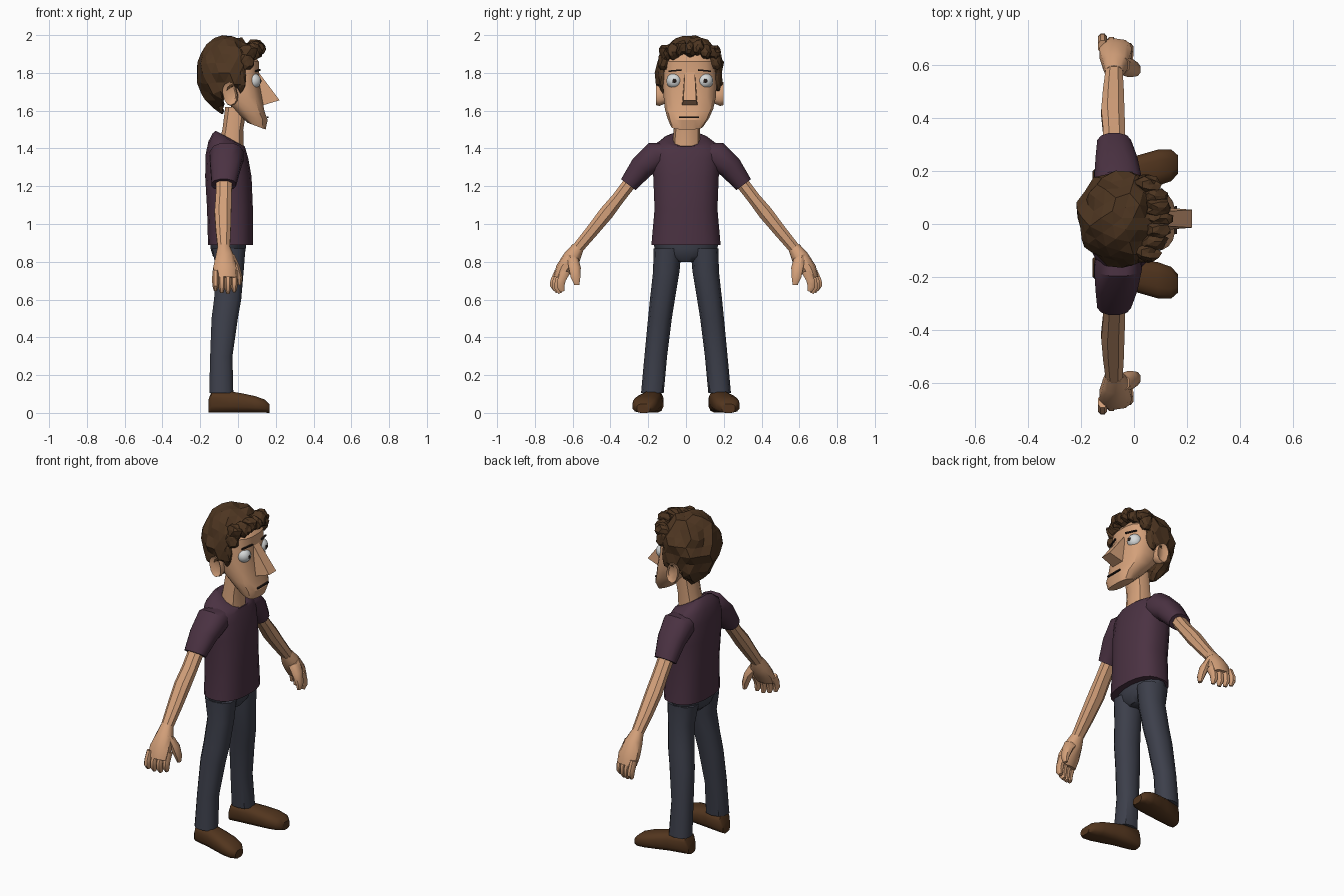
import bpy, bmesh, math, random
from mathutils import Vector

if "Cube" in bpy.data.objects:
    bpy.data.objects.remove(bpy.data.objects["Cube"])
random.seed(4)


def material(name, *rgb):
    m = bpy.data.materials.new(name)
    m.use_nodes = True
    m.diffuse_color = (*rgb, 1)
    bsdf = m.node_tree.nodes["Principled BSDF"]
    bsdf.inputs["Base Color"].default_value = (*rgb, 1)
    bsdf.inputs["Roughness"].default_value = 0.9
    return m


SKIN = material("skin", 0.66, 0.355, 0.195)
SHIRT = material("purple shirt", 0.07, 0.032, 0.055)
DENIM = material("dark blue trousers", 0.046, 0.05, 0.07)
HAIR = material("brown hair", 0.075, 0.036, 0.015)
SHOE = material("brown leather", 0.085, 0.036, 0.013)
WHITE = material("eye white", 0.68, 0.7, 0.7)
DARK = material("dark line", 0.02, 0.012, 0.01)


def finish(name, bm, mat, angle=40):
    """Turn a bmesh into an object; angle 0 leaves the faces flat."""
    bmesh.ops.recalc_face_normals(bm, faces=bm.faces)
    me = bpy.data.meshes.new(name)
    bm.to_mesh(me)
    bm.free()
    me.materials.append(mat)
    ob = bpy.data.objects.new(name, me)
    bpy.context.collection.objects.link(ob)
    if angle:
        bpy.ops.object.select_all(action="DESELECT")
        ob.select_set(True)
        bpy.context.view_layer.objects.active = ob
        bpy.ops.object.shade_smooth_by_angle(angle=math.radians(angle))


def loft(name, rings, mat, n=12, power=0.85, angle=40):
    """Skin rings given as (centre, u axis, v axis)."""
    bm = bmesh.new()
    loops = []
    for c, u, v in rings:
        loop = []
        for i in range(n):
            a = math.tau * (i + 0.5) / n
            s, t = [math.copysign(abs(f) ** power, f) for f in (math.cos(a), math.sin(a))]
            loop.append(bm.verts.new(Vector(c) + Vector(u) * s + Vector(v) * t))
        loops.append(loop)
    for a, b in zip(loops, loops[1:]):
        for i in range(n):
            j = (i + 1) % n
            bm.faces.new((a[i], a[j], b[j], b[i]))
    bm.faces.new(loops[0])
    bm.faces.new(loops[-1])
    finish(name, bm, mat, angle)


def level(x0, x1, y, ry, z, slope=0.0):
    """Level ring from x0 to x1; slope raises its front edge."""
    return ((x0 + x1) / 2, y, z), ((x1 - x0) / 2, 0, slope), (0, ry, 0)


def limb(side, x, rx, y, z, r, tilt):
    """Ring across an arm that hangs out sideways."""
    t = math.radians(tilt)
    return (x, side * y, z), (rx, 0, 0), (0, side * r * math.cos(t), r * math.sin(t))


def ball(name, centre, size, mat, sub=3, jitter=0.0, angle=60):
    bm = bmesh.new()
    bmesh.ops.create_icosphere(bm, subdivisions=sub, radius=1)
    for v in bm.verts:
        k = 1 + random.uniform(-jitter, jitter)
        v.co = [c + s * p * k for c, s, p in zip(centre, size, v.co)]
    finish(name, bm, mat, angle)


def plate(name, centre, size, mat, roll=0.0, yaw=0.0):
    bm = bmesh.new()
    bmesh.ops.create_cube(bm, size=1)
    for v in bm.verts:
        x, y, z = [p * s for p, s in zip(v.co, size)]
        v.co = Vector(centre) + Vector((x + y * yaw, y, z + y * roll))
    finish(name, bm, mat, 0)


# Shirt body with a sloping collar
loft("shirt", [level(-.16, .08, 0, .185, .89), level(-.165, .08, 0, .168, 1.08),
               level(-.175, .073, 0, .175, 1.25), level(-.172, .055, 0, .18, 1.36, -.01),
               level(-.158, .042, 0, .17, 1.415, -.022), level(-.135, .037, 0, .12, 1.446, -.035),
               level(-.118, .034, 0, .078, 1.452, -.042)], SHIRT, 20, .8)

# Trousers seat
loft("trouser_seat", [level(-.15, .046, 0, .175, .91), level(-.147, .043, 0, .17, .87),
                      level(-.135, .035, 0, .135, .83), level(-.1, .01, 0, .06, .798)],
     DENIM, 16, 1)

for side, label in ((1, "left"), (-1, "right")):
    # Sleeve and arm
    loft(label + "_sleeve", [limb(side, -.06, .075, .08, 1.37, .06, 80),
                             limb(side, -.06, .093, .158, 1.362, .08, 60),
                             limb(side, -.066, .082, .235, 1.3, .066, 42),
                             limb(side, -.075, .066, .305, 1.208, .05, 37)], SHIRT)
    loft(label + "_arm", [limb(side, -.074, .045, .28, 1.24, .038, 39),
                          limb(side, -.076, .045, .36, 1.135, .036, 39),
                          limb(side, -.08, .047, .42, 1.06, .041, 39),
                          limb(side, -.078, .042, .5, .96, .036, 39),
                          limb(side, -.075, .034, .578, .866, .032, 35)], SKIN, 8, .85, 30)

    # Hand with four curled fingers and a thumb
    loft(label + "_palm", [limb(side, -.075, .034, .572, .875, .033, 35),
                           limb(side, -.07, .05, .603, .825, .046, 28),
                           limb(side, -.07, .064, .645, .765, .044, 20),
                           limb(side, -.07, .06, .668, .715, .034, 10)], SKIN, 10)
    for i in range(4):
        x = -.119 + i * .033
        y = .006 - i * .012
        drop = (.015, .004, 0, .008)[i]
        loft(f"{label}_finger_{i + 1}", [limb(side, x, .018, .665 + y, .75, .026, 15),
                                         limb(side, x, .019, .69 + y, .7, .024, 5),
                                         limb(side, x, .018, .694 + y, .66 + drop, .022, -10),
                                         limb(side, x, .01, .684 + y, .634 + drop, .012, -20)],
             SKIN, 8)
    loft(label + "_thumb", [limb(side, -.05, .034, .6, .83, .036, 25),
                            limb(side, -.015, .027, .59, .775, .036, 10),
                            limb(side, .006, .02, .585, .715, .027, 5),
                            limb(side, .008, .01, .578, .677, .014, 0)], SKIN, 8)

    # Trouser leg
    loft(label + "_trouser_leg", [level(-.14, .043, side * .098, .074, .87),
                                  level(-.118, .033, side * .104, .07, .75),
                                  level(-.13, .02, side * .125, .066, .6),
                                  level(-.143, .002, side * .138, .063, .5),
                                  level(-.15, -.027, side * .16, .06, .3),
                                  level(-.155, -.022, side * .178, .06, .105)], DENIM, 10)

    # Shoe, lofted from heel to toe as (x, y, half width, height)
    shoe = [(-.157, .165, .035, .07), (-.14, .168, .05, .115), (-.04, .185, .058, .115),
            (.02, .198, .065, .105), (.09, .213, .07, .09), (.14, .222, .062, .072),
            (.166, .225, .036, .048)]
    loft(label + "_shoe", [((x, side * y, h / 2), (0, w, 0), (0, 0, h / 2))
                           for x, y, w, h in shoe], SHOE, 12, .7)

# Neck and head
MID = .02
loft("neck", [level(-.11, .034, 0, .074, 1.4), level(-.085, .03, .005, .07, 1.5),
              level(-.07, .05, .012, .07, 1.62)], SKIN, 10)
loft("head", [level(-.1, .05, MID, .08, 1.935), level(-.13, .112, MID, .135, 1.86),
              level(-.12, .112, MID, .145, 1.76), level(-.08, .128, MID, .14, 1.67),
              level(-.05, .142, MID - .004, .13, 1.615, -.02),
              level(.0, .158, MID - .008, .112, 1.565, -.015),
              level(.05, .147, MID - .015, .085, 1.518, -.018)], SKIN, 16, .75, 30)

# Wedge nose
bm = bmesh.new()
top, tip, base = [[bm.verts.new((x, MID + s * w, z)) for s in (-1, 1)]
                  for x, w, z in ((.1, .026, 1.815), (.22, .034, 1.655), (.12, .042, 1.625))]
for f in ((top[0], top[1], tip[1], tip[0]), (tip[0], tip[1], base[1], base[0]),
          (base[0], base[1], top[1], top[0]), (top[0], tip[0], base[0]), (top[1], tip[1], base[1])):
    bm.faces.new(f)
finish("nose", bm, SKIN, 0)

# Mouth, eyes, brows and ears
plate("mouth", (.158, MID - .005, 1.565), (.009, .105, .008), DARK)
for side, label in ((1, "left"), (-1, "right")):
    y = MID + side * .082
    ball(label + "_eye", (.08, y, 1.757), (.042, .042, .042), WHITE)
    ball(label + "_pupil", (.12, y, 1.757), (.004, .011, .011), DARK, 2)
    plate(label + "_brow", (.104, MID + side * .078, 1.812), (.009, .07, .008), DARK,
          -side * .1, -side * .3)
    loft(label + "_ear", [((-.035, MID + side * .13, 1.685), (.022, 0, .01), (-.01, 0, .045)),
                          ((-.04, MID + side * .16, 1.688), (.036, 0, .015), (-.015, 0, .06)),
                          ((-.044, MID + side * .178, 1.69), (.034, 0, .015), (-.015, 0, .058)),
                          ((-.036, MID + side * .166, 1.69), (.02, 0, .01), (-.01, 0, .038))],
         SKIN, 12)

# Faceted hair shell, tucked back around the face and ears
bm = bmesh.new()
bmesh.ops.create_icosphere(bm, subdivisions=3, radius=1)
for v in bm.verts:
    p = v.co * random.uniform(.92, 1.08)
    x, y, z = -.045 + p.x * .17, .022 + p.y * .178, 1.8 + p.z * (.195 if p.z > 0 else .21)
    if z < 1.9:
        x = min(x, random.uniform(.03, .05))
    if z < 1.73:
        x = min(x, random.uniform(-.09, -.07))
    v.co = x, y, min(z, 2)
finish("hair", bm, HAIR, 0)

# Jagged fringe and side locks
for i in range(7):
    d = (i - 3) * .043
    ball(f"fringe_tuft_{i + 1}", (.095 - 2.5 * d * d, MID + d, 1.937 - 1.8 * d * d - .012 * (i % 2)),
         (.05, .034, .042), HAIR, 2, .2, 0)
for side, label in ((1, "left"), (-1, "right")):
    ball(label + "_sideburn", (.012, MID + side * .143, 1.775), (.034, .024, .075), HAIR, 2, .15, 0)
    ball(label + "_temple_lock", (.045, MID + side * .135, 1.865), (.04, .035, .05), HAIR, 2, .18, 0)
